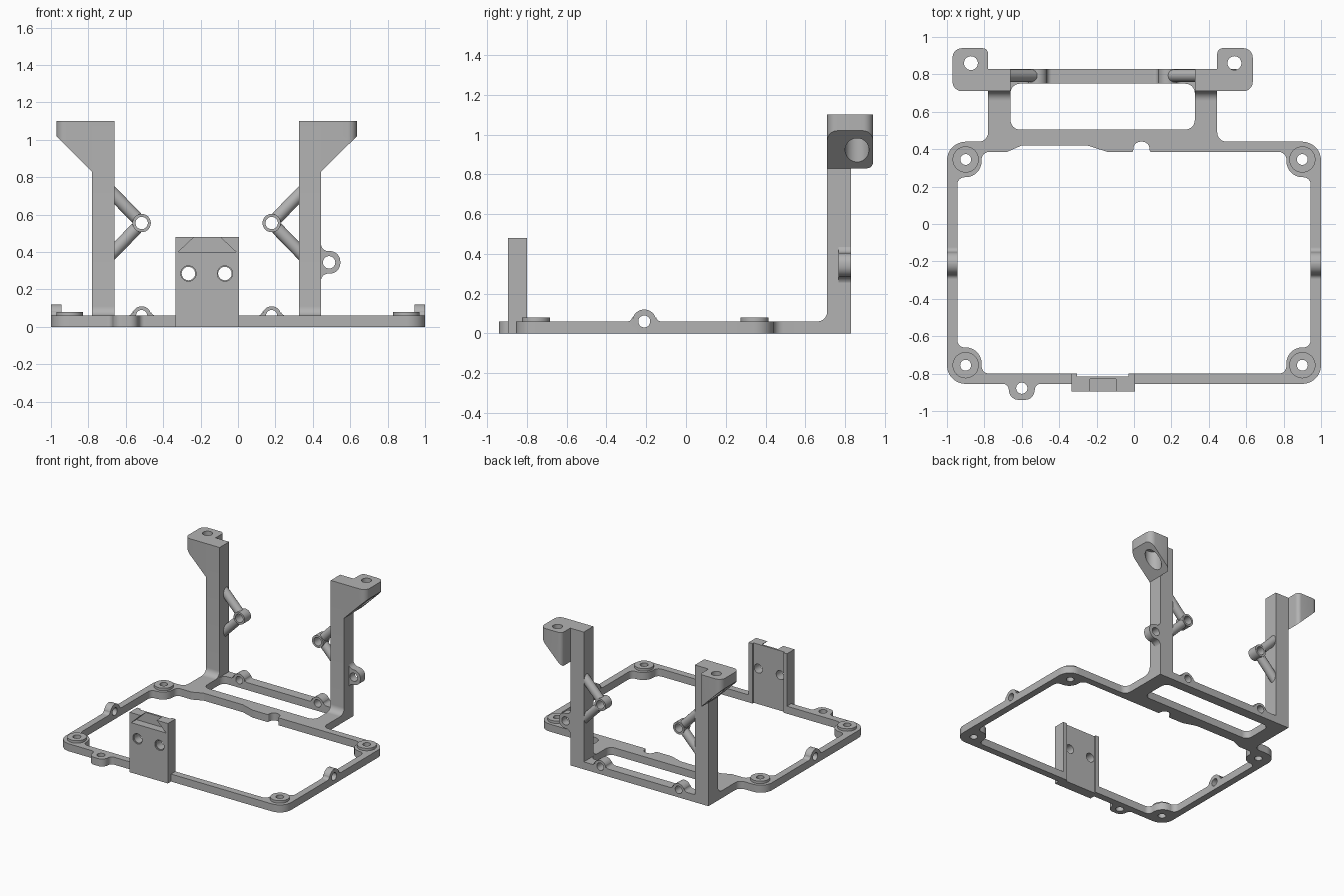
import bpy, bmesh, math
from mathutils import Vector

if "Cube" in bpy.data.objects:
    bpy.data.objects.remove(bpy.data.objects["Cube"])

GREY = (0.45, 0.45, 0.45, 1)
grey = bpy.data.materials.new("light_grey")
grey.use_nodes = True
grey.diffuse_color = GREY
grey.node_tree.nodes["Principled BSDF"].inputs["Base Color"].default_value = GREY

MID = -0.1675        # symmetry line of the rear uprights
T = 0.06             # frame thickness


def circle(u, v, r, n=40):
    return [(u + r * math.cos(math.tau * i / n), v + r * math.sin(math.tau * i / n)) for i in range(n)]


def rounded(points, steps=8):
    """Closed outline from (u, v, radius) corners, each filleted by its radius."""
    out = []
    for i, (u, v, r) in enumerate(points):
        p = Vector((u, v))
        if not r:
            out.append((u, v))
            continue
        a = (Vector(points[i - 1][:2]) - p).normalized()
        b = (Vector(points[(i + 1) % len(points)][:2]) - p).normalized()
        half = a.angle(b) / 2
        centre = p + (a + b).normalized() * (r / math.sin(half))
        start = p + a * (r / math.tan(half)) - centre
        end = p + b * (r / math.tan(half)) - centre
        total = start.angle(end)
        for k in range(steps + 1):
            f = k / steps
            q = (start * math.sin((1 - f) * total) + end * math.sin(f * total)) / math.sin(total)
            out.append(tuple(centre + q))
    return out


def box(u0, v0, u1, v1, r=0):
    return rounded([(u0, v0, r), (u1, v0, r), (u1, v1, r), (u0, v1, r)])


def shade(mesh):
    mesh.polygons.foreach_set("use_smooth", [True] * len(mesh.polygons))
    mesh.set_sharp_from_angle(angle=math.radians(30))


def prism(axis, lo, hi, *loops):
    """Extrude an outline with holes along an axis; returns a mesh."""
    curve = bpy.data.curves.new("outline", "CURVE")
    curve.dimensions = "2D"
    curve.fill_mode = "BOTH"
    curve.extrude = (hi - lo) / 2
    for loop in loops:
        s = curve.splines.new("POLY")
        s.points.add(len(loop) - 1)
        for pt, (u, v) in zip(s.points, loop):
            pt.co = (u, v, 0, 1)
        s.use_cyclic_u = True
    temp = bpy.data.objects.new("outline", curve)
    mesh = bpy.data.meshes.new_from_object(temp)
    bpy.data.objects.remove(temp)
    bpy.data.curves.remove(curve)
    for vert in mesh.vertices:
        u, v, w = vert.co
        w += (lo + hi) / 2
        vert.co = {"Z": (u, v, w), "Y": (u, w, v), "X": (w, u, v)}[axis]
    return mesh


def rod(a, b, r):
    a, b = Vector(a), Vector(b)
    mesh = prism("Z", 0, (b - a).length, circle(0, 0, r, 24))
    turn = (b - a).to_track_quat("Z", "Y")
    for vert in mesh.vertices:
        vert.co = turn @ vert.co + a
    return mesh


def part(name, *meshes, mirror=False):
    """Merge meshes into one named object, optionally reflected about MID."""
    bm = bmesh.new()
    for m in meshes:
        bm.from_mesh(m)
        bpy.data.meshes.remove(m)
        bmesh.ops.remove_doubles(bm, verts=bm.verts, dist=1e-5)
    if mirror:
        for v in bm.verts:
            v.co.x = 2 * MID - v.co.x
    bmesh.ops.recalc_face_normals(bm, faces=bm.faces)
    mesh = bpy.data.meshes.new(name)
    bm.to_mesh(mesh)
    bm.free()
    mesh.materials.clear()
    mesh.materials.append(grey)
    shade(mesh)
    obj = bpy.data.objects.new(name, mesh)
    bpy.context.collection.objects.link(obj)
    return obj


# Base frame: outline with front tab and rear neck
outer = rounded([
    (-1, -.855, .1), (-.675, -.855, .03), (-.66, -.94, .05), (-.54, -.94, .05), (-.525, -.855, .03),
    (1, -.855, .1), (1, .44, .1), (.445, .44, .05), (.445, .83, 0),
    (-.78, .83, 0), (-.78, .44, .05), (-1, .44, .1)])
# Main opening steps around the corner bosses and the bracket channel
opening = rounded([
    (-.945, -.66, .04), (-.815, -.66, .085), (-.815, -.8, .04),
    (-.305, -.8, 0), (-.305, -.815, 0), (-.03, -.815, 0), (-.03, -.8, 0),
    (.815, -.8, .04), (.815, -.66, .085), (.945, -.66, .04),
    (.945, .25, .04), (.815, .25, .085), (.815, .385, .04),
    (.085, .385, .01), (.08, .44, .039), (0, .44, .039), (-.005, .385, .01),
    (-.14, .385, .03), (-.25, .42, .03), (-.6, .42, .03), (-.68, .385, .03),
    (-.815, .385, .04), (-.815, .25, .085), (-.945, .25, .04)])
screws = [(x, y) for x in (-.9, .9) for y in (-.755, .345)]
frame = part("base_frame", prism(
    "Z", 0, T, outer, opening, box(-.66, .505, .325, .75, .05),
    circle(-.6, -.878, .03), *[circle(x, y, .029) for x, y in screws]))

# Cross holes through side rails and rear bar
bumps = (-.515, 2 * MID + .515)
cutter = part("cross_hole_cutter", prism("X", -1.1, 1.1, circle(-.21, T, .03)),
              *[prism("Y", .7, .9, circle(x, T, .03)) for x in bumps])
cutter.hide_render = True
cut = frame.modifiers.new("cross_holes", "BOOLEAN")
cut.operation, cut.solver, cut.object = "DIFFERENCE", "EXACT", cutter
bpy.context.view_layer.update()
result = bpy.data.meshes.new_from_object(frame.evaluated_get(bpy.context.evaluated_depsgraph_get()))
frame.modifiers.clear()
frame.data = result
shade(result)
bpy.data.objects.remove(cutter)

# Raised corner bosses
for i, (x, y) in enumerate(screws):
    part(f"corner_boss_{i + 1}", prism("Z", T, .08, circle(x, y, .07), circle(x, y, .029)))


# Half-round eyelets over the cross holes
def arch(c, r):
    return rounded([(c - r - .035, T, 0), (c - r, T, .025), (c - r, T + r, r * .99), (c + r, T + r, r * .99),
                    (c + r, T, .025), (c + r + .035, T, 0), (c + .03, T, 0),
                    (c + .03, T + .03, .0298), (c - .03, T + .03, .0298), (c - .03, T, 0)])


part("right_rail_eyelet", prism("X", -1, -.945, arch(-.21, .06)))
part("left_rail_eyelet", prism("X", .945, 1, arch(-.21, .06)))
for i, x in enumerate(bumps):
    part(f"rear_bar_eyelet_{i + 1}", prism("Y", .75, .83, arch(x, .05)))

# Front bracket: dovetail face, back plate and two rails
L, R, H = -.335, .005, .48
holes = [circle(x, .285, .036) for x in (-.265, -.07)]
wide_holes = [circle(x, .285, .041) for x in (-.265, -.07)]
face = [(L, 0), (R, 0), (R, H), (-.095, H), (-.01, .4), (-.32, .4), (-.235, H), (L, H)]
part("front_bracket_lip", prism("Y", -.895, -.885, face, *wide_holes))
part("front_bracket_face", prism("Y", -.885, -.83, face, *holes))
part("front_bracket_plate", prism("Y", -.83, -.815, box(L, 0, R, H), *holes))
part("front_bracket_rails", prism("Y", -.815, -.8, box(L, 0, -.305, H)),
     prism("Y", -.815, -.8, box(-.03, 0, R, H)))

# Rear uprights, with ears and strut eyelets, in mirrored pairs
for side, flip in (("right", False), ("left", True)):
    leg = rounded([(.83, 0, 0), (.83, 1.1, 0), (.71, 1.1, 0), (.71, T, .05), (.65, T, 0), (.65, .02, 0)])
    part(side + "_upright", prism("X", -.78, -.66, leg), mirror=flip)

    ear = rounded([(-.97, .71, .05), (-.78, .71, 0), (-.78, .94, .03), (-.97, .94, .05)])
    top = prism("Z", 1.02, 1.1, ear, circle(-.872, .86, .037))
    gusset = prism("Z", .83, 1.02, ear, circle(-.872, .86, .06))
    for v in gusset.vertices:      # slope the underside
        if v.co.z < .9:
            v.co.z = .83 - (v.co.x + .78) * .995
    part(side + "_ear_top", top, mirror=flip)
    part(side + "_ear_gusset", gusset, mirror=flip)

    part(side + "_strut_ring", prism("Y", .75, .83, circle(-.515, .555, .049), circle(-.515, .555, .033)),
         mirror=flip)
    for label, s in (("upper", 1), ("lower", -1)):
        part(f"{side}_{label}_strut", rod((-.542, .793, .555 + s * .027), (-.69, .793, .555 + s * .179), .034),
             mirror=flip)

# Small lug on the outside of the left upright
lug = rounded([(.44, .23, 0), (.45, .285, .04), (.547, .285, .055), (.547, .405, .055),
               (.45, .405, .04), (.44, .46, 0)])
part("upright_lug", prism("Y", .768, .83, lug, circle(.487, .345, .033)))
